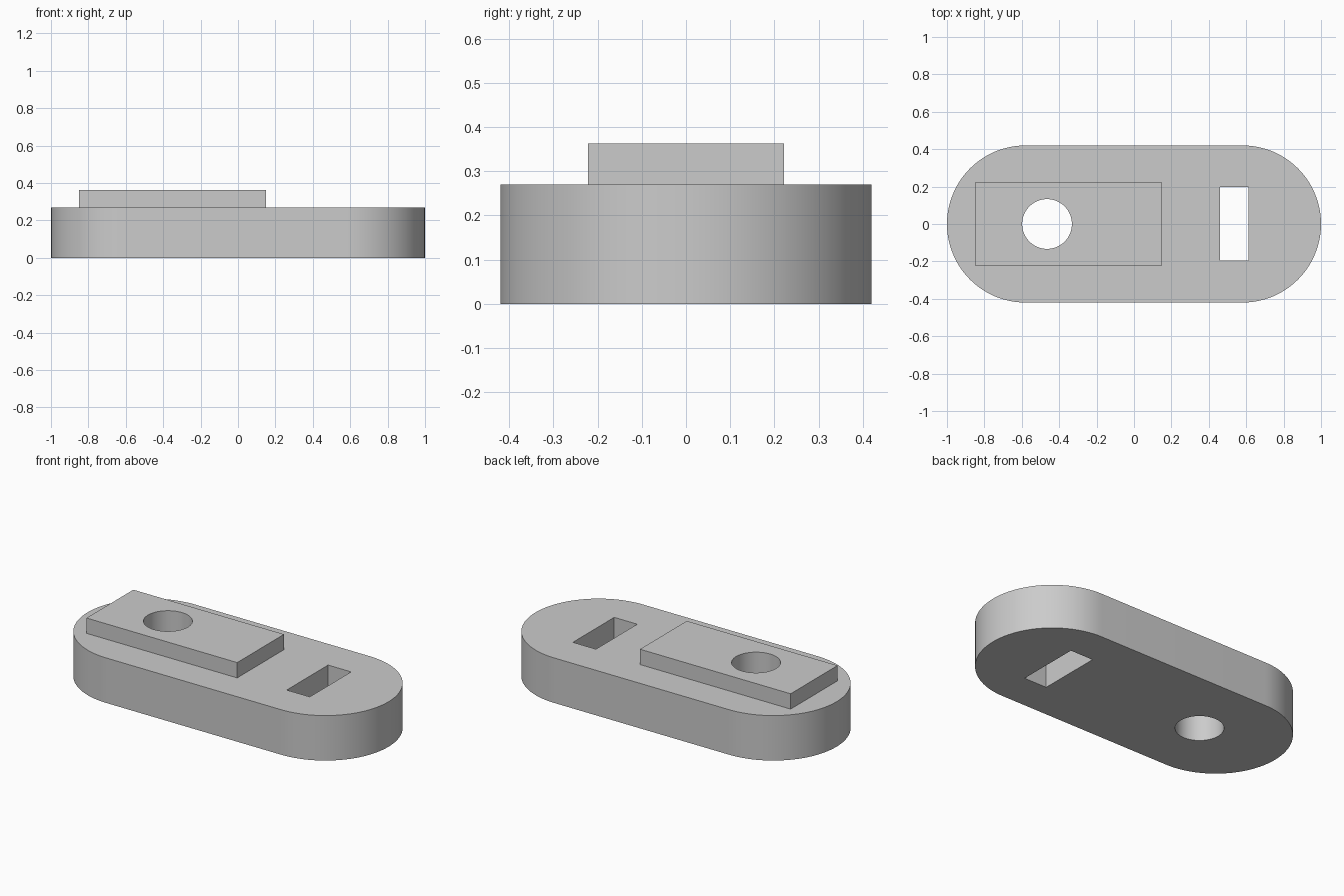
import bpy
import bmesh
from math import pi, sin, cos, radians

cube = bpy.data.objects.get("Cube")
if cube:
    bpy.data.objects.remove(cube, do_unlink=True)

grey = bpy.data.materials.new("plain grey")
grey.use_nodes = True
colour = (0.6, 0.6, 0.6, 1.0)
grey.diffuse_color = colour
grey.node_tree.nodes["Principled BSDF"].inputs["Base Color"].default_value = colour


def prism(name, outline, bottom, top):
    """Extrude a closed counter-clockwise outline between two heights."""
    bm = bmesh.new()
    face = bm.faces.new([bm.verts.new((x, y, bottom)) for x, y in outline])
    raised = bmesh.ops.extrude_face_region(bm, geom=[face])["geom"]
    verts = [v for v in raised if isinstance(v, bmesh.types.BMVert)]
    bmesh.ops.translate(bm, verts=verts, vec=(0, 0, top - bottom))
    bmesh.ops.recalc_face_normals(bm, faces=bm.faces)
    mesh = bpy.data.meshes.new(name)
    bm.to_mesh(mesh)
    bm.free()
    mesh.materials.append(grey)
    obj = bpy.data.objects.new(name, mesh)
    bpy.context.collection.objects.link(obj)
    return obj


def arc(cx, cy, radius, start, sweep, steps):
    angles = [start + sweep * i / steps for i in range(steps + 1)]
    return [(cx + radius * cos(a), cy + radius * sin(a)) for a in angles]


def rectangle(x0, x1, y0, y1):
    return [(x0, y0), (x1, y0), (x1, y1), (x0, y1)]


def activate(obj):
    bpy.ops.object.select_all(action='DESELECT')
    obj.select_set(True)
    bpy.context.view_layer.objects.active = obj


def cut(obj, cutter):
    cutter.hide_render = True
    mod = obj.modifiers.new("cut", 'BOOLEAN')
    mod.operation = 'DIFFERENCE'
    mod.solver = 'EXACT'
    mod.object = cutter
    activate(obj)
    bpy.ops.object.modifier_apply(modifier=mod.name)


# Main body with two rounded ends, and the raised pad on its top
BODY_TOP, PAD_TOP = 0.27, 0.362
END_RADIUS = 0.42
END_X = 1 - END_RADIUS
body_outline = (arc(END_X, 0, END_RADIUS, -pi / 2, pi, 48)
                + arc(-END_X, 0, END_RADIUS, pi / 2, pi, 48))
body = prism("rounded_body", body_outline, 0, BODY_TOP)
pad = prism("raised_pad", rectangle(-0.85, 0.15, -0.222, 0.222), BODY_TOP, PAD_TOP)

# Round hole through body and pad, rectangular slot through the body
hole = prism("hole_cutter", arc(-0.465, 0, 0.133, 0, 2 * pi, 64)[:-1], -0.1, 0.5)
slot = prism("slot_cutter", rectangle(0.46, 0.613, -0.195, 0.197), -0.1, 0.5)
cut(body, hole)
cut(body, slot)
cut(pad, hole)
for cutter in (hole, slot):
    bpy.data.objects.remove(cutter, do_unlink=True)

# Smooth the curved walls and keep the rims sharp
for part in (body, pad):
    activate(part)
    bpy.ops.object.shade_smooth_by_angle(angle=radians(30))
